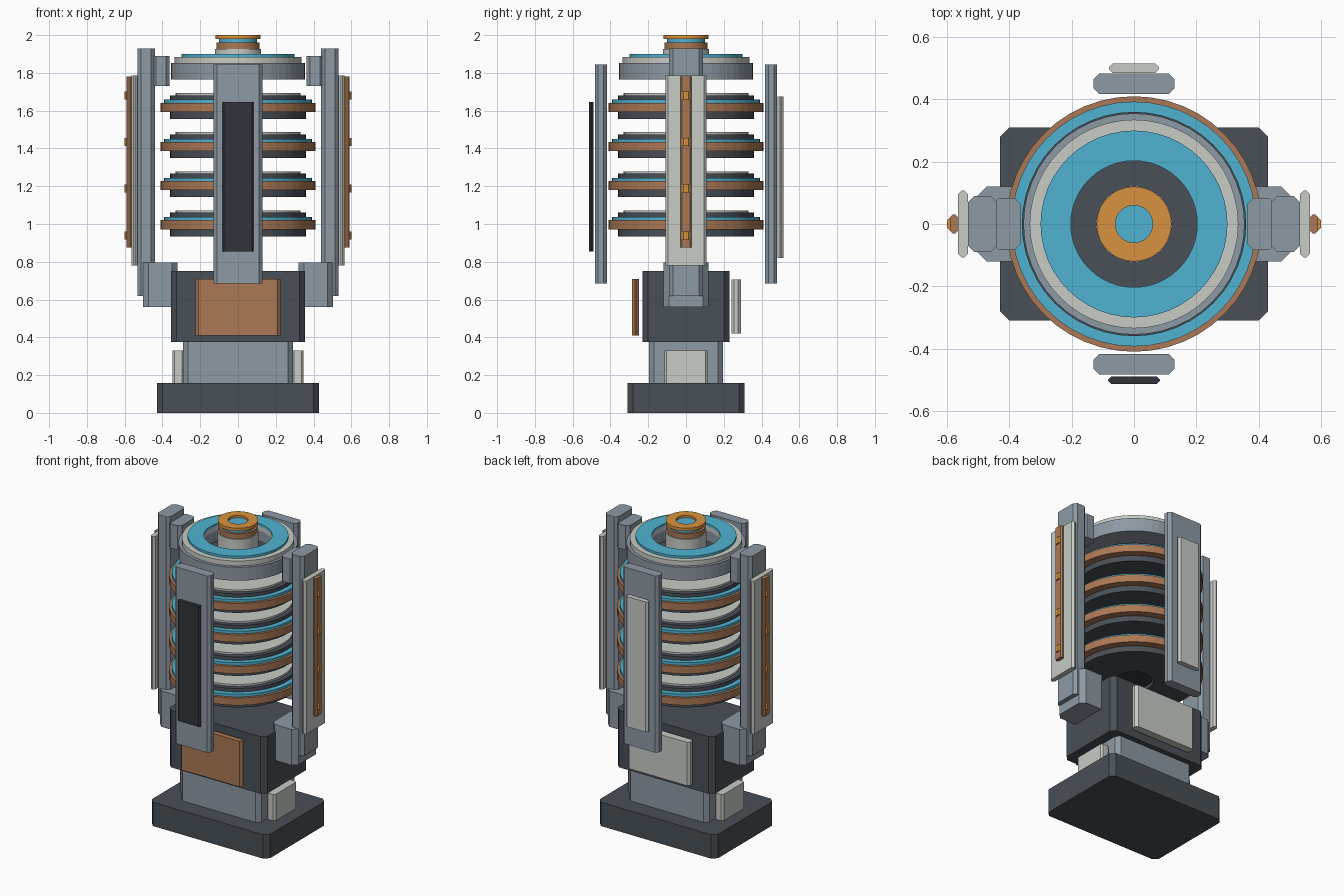
import bpy, bmesh, math

if "Cube" in bpy.data.objects:
    bpy.data.objects.remove(bpy.data.objects["Cube"])


def material(name, rgb):
    m = bpy.data.materials.new(name)
    m.diffuse_color = (*rgb, 1)
    m.use_nodes = True
    m.node_tree.nodes["Principled BSDF"].inputs["Base Color"].default_value = m.diffuse_color
    return m


DARK = material("dark_slate", (0.065, 0.08, 0.095))
BLACK = material("charcoal", (0.03, 0.035, 0.042))
GREY = material("steel", (0.27, 0.32, 0.37))
PALE = material("pale_grey", (0.57, 0.60, 0.56))
COPPER = material("copper", (0.41, 0.19, 0.09))
ORANGE = material("orange", (0.69, 0.29, 0.05))
CYAN = material("cyan", (0.08, 0.45, 0.65))


def finish(bm, name, mat):
    bmesh.ops.recalc_face_normals(bm, faces=bm.faces)
    me = bpy.data.meshes.new(name)
    bm.to_mesh(me)
    bm.free()
    me.materials.append(mat)
    ob = bpy.data.objects.new(name, me)
    bpy.context.collection.objects.link(ob)
    return ob


def block(name, xs, ys, zs, c, mat):
    """Box with its four vertical edges chamfered by c."""
    (x0, x1), (y0, y1), (z0, z1) = sorted(xs), sorted(ys), zs
    pts = [(x0 + c, y0), (x1 - c, y0), (x1, y0 + c), (x1, y1 - c),
           (x1 - c, y1), (x0 + c, y1), (x0, y1 - c), (x0, y0 + c)]
    bm = bmesh.new()
    f = bm.faces.new([bm.verts.new((x, y, z0)) for x, y in pts])
    top = bmesh.ops.extrude_face_region(bm, geom=[f])["geom"]
    for v in top:
        if isinstance(v, bmesh.types.BMVert):
            v.co.z = z1
    if f.is_valid and not any(len(e.link_faces) == 1 for e in bm.edges):
        pass
    else:
        bmesh.ops.holes_fill(bm, edges=bm.edges[:], sides=0)
    return finish(bm, name, mat)


def ring(name, r_in, r_out, z0, z1, mat, n=48):
    """Flat-sided ring, or a solid disc when r_in is 0."""
    bm = bmesh.new()
    rad = [(r_out, z0), (r_out, z1)] + ([(r_in, z1), (r_in, z0)] if r_in else [])
    loops = [[bm.verts.new((r * math.cos(2 * math.pi * i / n),
                            r * math.sin(2 * math.pi * i / n), z))
              for i in range(n)] for r, z in rad]
    pairs = zip(loops, loops[1:] + loops[:1]) if r_in else [(loops[0], loops[1])]
    for a, b in pairs:
        for i in range(n):
            j = (i + 1) % n
            bm.faces.new((a[i], a[j], b[j], b[i]))
    if not r_in:
        bm.faces.new(loops[0])
        bm.faces.new(loops[1])
    return finish(bm, name, mat)


# base, pedestal and main block
block("base", (-.43, .43), (-.31, .31), (0, .157), .03, DARK)
block("pedestal", (-.29, .29), (-.195, .195), (.157, .375), .025, GREY)
block("main_block", (-.355, .355), (-.23, .23), (.375, .75), .03, DARK)
block("front_cover", (-.225, .225), (-.285, -.25), (.41, .71), .015, COPPER)
block("back_cover", (-.225, .225), (.24, .29), (.42, .705), .015, PALE)

# stacked coil levels around a core
for i in range(4):
    z = .207 * i
    ring(f"coil_plate_{i}", .115, .36, z + .935, z + 1.06, DARK)
    ring(f"coil_plate_top_{i}", .105, .33, z + 1.06, z + 1.072, PALE)
    ring(f"coil_winding_{i}", .355, .41, z + .972, z + 1.02, COPPER)
    ring(f"coil_glow_{i}", .355, .393, z + 1.02, z + 1.037, CYAN)
ring("core", 0, .108, .95, 1.78, BLACK)

# top cap with recessed floor and centre terminal
ring("cap_body", .205, .355, 1.765, 1.853, GREY)
ring("cap_floor", 0, .205, 1.765, 1.785, DARK)
ring("cap_rim", .205, .335, 1.853, 1.885, PALE)
ring("cap_glow", .203, .30, 1.885, 1.90, CYAN)
ring("terminal_post", 0, .122, 1.785, 1.927, PALE)
ring("terminal_collar", 0, .115, 1.927, 1.96, COPPER)
ring("terminal_glow", 0, .10, 1.96, 1.985, CYAN)
ring("terminal_ring", .06, .12, 1.98, 2.0, ORANGE)

# front and back guard plates
for side, s in (("front", -1), ("back", 1)):
    block(f"{side}_guard", (-.13, .13), (s * .418, s * .483), (.685, 1.845), .018, GREY)
block("front_guard_panel", (-.083, .083), (-.513, -.49), (.855, 1.645), .01, BLACK)
block("back_guard_panel", (-.08, .08), (.485, .516), (.82, 1.675), .012, PALE)

# left and right arms
for side, s in (("left", -1), ("right", 1)):
    def part(name, x0, x1, y, zs, c, mat):
        block(f"{side}_{name}", (s * x0, s * x1), (-y, y), zs, c, mat)
    part("foot_pad", .285, .348, .115, (.157, .33), .012, PALE)
    part("lower_bracket", .32, .503, .12, (.56, .795), .03, GREY)
    part("rail", .44, .533, .09, (.62, 1.93), .02, GREY)
    part("upper_bracket", .362, .455, .083, (1.73, 1.89), .02, GREY)
    part("rail_panel", .533, .565, .108, (.78, 1.785), .012, PALE)
    part("conductor", .565, .59, .03, (.875, 1.78), .008, COPPER)
    for k in range(4):
        zc = .94 + .247 * k
        part(f"stud_{k}", .567, .60, .02, (zc - .021, zc + .021), .008, ORANGE)
